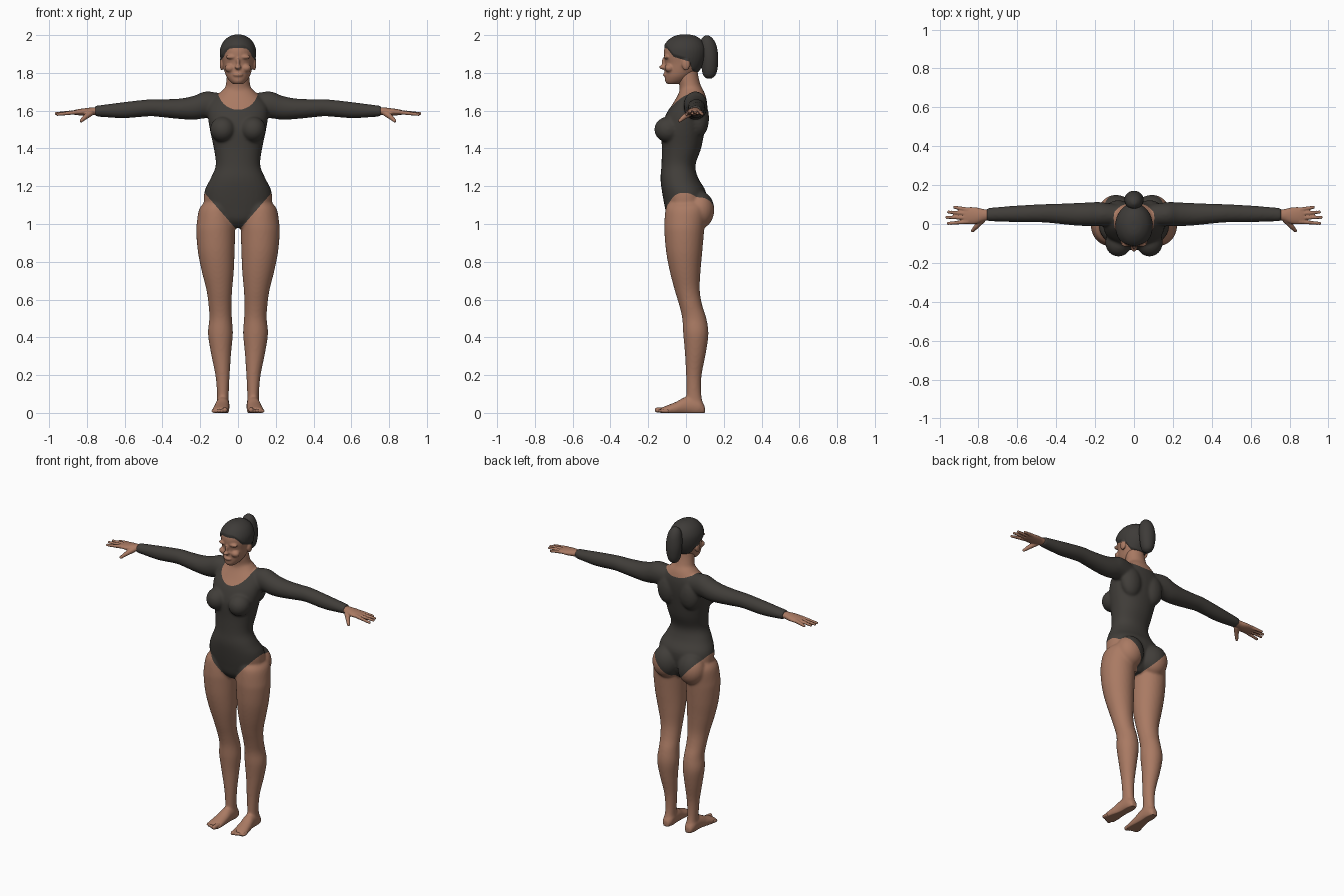
import bpy, bmesh, math
from mathutils import Matrix, Vector

cube = bpy.data.objects.get("Cube")
if cube:
    bpy.data.objects.remove(cube, do_unlink=True)


def material(name, colour):
    mat = bpy.data.materials.new(name)
    mat.use_nodes = True
    mat.diffuse_color = (*colour, 1)
    shader = next(n for n in mat.node_tree.nodes if n.type == 'BSDF_PRINCIPLED')
    shader.inputs["Base Color"].default_value = (*colour, 1)
    shader.inputs["Roughness"].default_value = 0.8
    return mat


skin = material("warm brown skin", (0.40, 0.195, 0.125))
suit = material("charcoal suit", (0.052, 0.047, 0.041))
hair = material("dark hair", (0.048, 0.044, 0.04))


def spline(a, b, c, d, t):
    return 0.5 * (2 * b + (c - a) * t + (2 * a - 5 * b + 4 * c - d) * t * t
                  + (3 * b - a - 3 * c + d) * t ** 3)


def loft(bm, axis, rows, power=1.0, segments=32, steps=4):
    """Skin over rows of (position, centre, half width, low, high)."""
    last = len(rows) - 1
    rings = []
    for i in range(last):
        near = [rows[min(max(i + k, 0), last)] for k in (-1, 0, 1, 2)]
        for k in range(steps):
            rings.append([spline(*vals, k / steps) for vals in zip(*near)])
    rings.append(rows[-1])
    loops = []
    for pos, centre, half, low, high in rings:
        loop = []
        for k in range(segments):
            ang = math.tau * k / segments
            c, s = (math.copysign(abs(w) ** power, w) for w in (math.cos(ang), math.sin(ang)))
            u, v = centre + half * c, (low + high) / 2 + (high - low) / 2 * s
            co = {'x': (pos, u, v), 'y': (u, pos, v), 'z': (u, v, pos)}[axis]
            loop.append(bm.verts.new(co))
        loops.append(loop)
    for lower, upper in zip(loops, loops[1:]):
        for k in range(segments):
            n = (k + 1) % segments
            bm.faces.new((lower[k], lower[n], upper[n], upper[k]))
    bm.faces.new(loops[0])
    bm.faces.new(loops[-1])


def blob(bm, centre, radii):
    bmesh.ops.create_uvsphere(bm, u_segments=24, v_segments=16, radius=1,
                              matrix=Matrix.Translation(centre) @ Matrix.Diagonal((*radii, 1)))


def digit(bm, start, end, r_start, r_end, count=9):
    for k in range(count):
        t = k / (count - 1)
        r = r_start + (r_end - r_start) * t
        blob(bm, Vector(start).lerp(Vector(end), t), (r, r, r))


def mirror(bm):
    copy = bmesh.ops.duplicate(bm, geom=bm.verts[:] + bm.edges[:] + bm.faces[:])["geom"]
    verts = [g for g in copy if isinstance(g, bmesh.types.BMVert)]
    bmesh.ops.scale(bm, vec=(-1, 1, 1), verts=verts)


def fuse(name, bm, voxel, passes, mats):
    """Blend overlapping parts into one smooth skin resting on the floor."""
    bmesh.ops.recalc_face_normals(bm, faces=bm.faces)
    mesh = bpy.data.meshes.new(name)
    bm.to_mesh(mesh)
    bm.free()
    ob = bpy.data.objects.new(name, mesh)
    bpy.context.collection.objects.link(ob)
    remesh = ob.modifiers.new("Fuse", 'REMESH')
    remesh.mode = 'VOXEL'
    remesh.voxel_size = voxel
    smooth = ob.modifiers.new("Soften", 'SMOOTH')
    smooth.factor, smooth.iterations = 0.5, passes
    bpy.context.view_layer.update()
    graph = bpy.context.evaluated_depsgraph_get()
    result = bpy.data.meshes.new_from_object(ob.evaluated_get(graph))
    ob.modifiers.clear()
    ob.data = result
    result.materials.clear()
    for mat in mats:
        result.materials.append(mat)
    for v in result.vertices:
        v.co.z = max(v.co.z, 0)
    result.polygons.foreach_set("material_index", [0] * len(result.polygons))
    result.shade_smooth()
    return ob


def paint(ob, rule, puff=0.0):
    """Cut a clean edge where the rule crosses zero; second colour where positive."""
    bm = bmesh.new()
    bm.from_mesh(ob.data)
    value = {v: rule(v.co) for v in bm.verts}
    cuts = []
    for e in bm.edges[:]:
        a, b = e.verts
        if value[a] * value[b] < 0:
            t = value[a] / (value[a] - value[b])
            cuts.append(bmesh.utils.edge_split(e, a, min(max(t, 0.04), 0.96))[1])
    bmesh.ops.connect_verts(bm, verts=cuts)
    for f in bm.faces:
        f.material_index = int(rule(f.calc_center_median()) > 0)
    bm.normal_update()
    if puff:
        for v, amount in value.items():
            v.co += v.normal * min(max(amount, 0) * 0.5, puff)
    bm.to_mesh(ob.data)
    bm.free()


# Body: legs, feet, arms and paired muscles on one side, then mirrored
body = bmesh.new()
loft(body, 'z', [
    (1.12, .1, .07, -.09, .1), (1.08, .115, .09, -.108, .11), (1, .117, .102, -.115, .1),
    (.95, .118, .103, -.114, .095), (.85, .115, .097, -.105, .086), (.75, .107, .085, -.086, .077),
    (.65, .099, .068, -.06, .073), (.57, .095, .061, -.036, .086), (.5, .092, .06, -.02, .108),
    (.42, .093, .066, -.015, .119), (.32, .09, .054, -.006, .106), (.2, .082, .038, 0, .083),
    (.1, .08, .031, .002, .081), (.03, .08, .032, 0, .095), (0, .08, .03, .01, .09)])
loft(body, 'y', [
    (.1, .08, .02, -.01, .035), (.07, .08, .034, -.012, .075), (0, .082, .037, -.012, .085),
    (-.05, .087, .042, -.012, .06), (-.1, .091, .046, -.012, .04), (-.135, .093, .042, -.01, .026)])
loft(body, 'x', [
    (.08, .045, .055, 1.56, 1.69), (.17, .05, .062, 1.56, 1.702), (.23, .05, .061, 1.552, 1.68),
    (.3, .05, .058, 1.555, 1.665), (.4, .053, .051, 1.565, 1.66), (.47, .055, .047, 1.57, 1.66),
    (.6, .052, .043, 1.56, 1.646), (.7, .05, .037, 1.565, 1.633), (.757, .048, .034, 1.57, 1.626)])
blob(body, (.08, -.095, 1.5), (.068, .073, .068))      # bust
blob(body, (.092, .072, 1.075), (.088, .078, .1))      # seat muscles
blob(body, (.08, .07, 1.56), (.07, .052, .1))          # shoulder blades
mirror(body)

# Torso and neck
loft(body, 'z', [
    (.98, 0, .04, -.06, .05), (1.02, 0, .12, -.095, .08), (1.08, 0, .175, -.11, .1),
    (1.17, 0, .178, -.127, .105), (1.24, 0, .146, -.135, .066), (1.31, 0, .118, -.13, .05),
    (1.4, 0, .128, -.128, .08), (1.5, 0, .149, -.13, .1), (1.58, 0, .16, -.106, .112),
    (1.64, 0, .15, -.068, .112), (1.69, 0, .1, -.04, .1), (1.72, 0, .07, -.03, .085)], power=.92)
loft(body, 'z', [
    (1.64, 0, .07, -.04, .1), (1.69, 0, .08, -.035, .1), (1.73, 0, .066, -.035, .08),
    (1.78, 0, .06, -.045, .066), (1.83, 0, .055, -.04, .06)])


def suit_rule(p):
    x = abs(p.x)
    leg_line = min(1.172, .975 + 1.15 * max(x - .012, 0))
    depth = .11 - .06 * min(max(p.y / .08, 0), 1)
    drop = min(p.z - 1.715, 0) / depth
    neckline = .1 * ((x / .108) ** 2 + drop ** 2 - 1)
    return min(p.z - leg_line, neckline)


body_ob = fuse("body", body, .007, 10, [skin, suit])
paint(body_ob, suit_rule)

# Toes
toes = bmesh.new()
for k in range(5):
    x, tip, r = .066 + .0155 * k, -.152 + .007 * k, (.016 if k == 0 else .011)
    digit(toes, (x, -.1, r), (x + .003, tip, r * .95), r, r * .85)
mirror(toes)
fuse("toes", toes, .004, 2, [skin])

# Hands: palm, four fingers and thumb
hands = bmesh.new()
loft(hands, 'x', [
    (.73, .048, .026, 1.578, 1.617), (.77, .046, .03, 1.576, 1.617), (.81, .043, .042, 1.574, 1.613),
    (.85, .043, .044, 1.576, 1.607), (.875, .043, .038, 1.58, 1.601)])
for k, tip in enumerate([(.955, .003, 1.58), (.962, .034, 1.585), (.953, .061, 1.586), (.922, .086, 1.583)]):
    digit(hands, (.855, .012 + .0205 * k, 1.592), tip, .012, .0085)
digit(hands, (.78, .022, 1.588), (.81, -.012, 1.565), .017, .013)
digit(hands, (.81, -.012, 1.565), (.83, -.034, 1.546), .013, .009)
mirror(hands)
fuse("hands", hands, .004, 2, [skin])

# Head: ears, brows and cheeks mirrored, then skull, nose and lips
head = bmesh.new()
blob(head, (.086, 0, 1.845), (.011, .022, .032))
blob(head, (.036, -.103, 1.884), (.03, .015, .011))
blob(head, (.042, -.088, 1.825), (.028, .025, .022))
mirror(head)
loft(head, 'z', [
    (1.74, 0, .025, -.098, -.045), (1.755, 0, .043, -.11, 0), (1.78, 0, .061, -.112, .03),
    (1.81, 0, .072, -.113, .06), (1.85, 0, .081, -.111, .085), (1.89, 0, .088, -.117, .097),
    (1.93, 0, .086, -.114, .097), (1.965, 0, .068, -.092, .08), (1.987, 0, .04, -.06, .05),
    (1.995, 0, .014, -.03, .02)])
blob(head, (0, -.12, 1.83), (.017, .023, .012))
blob(head, (0, -.112, 1.853), (.01, .018, .032))
blob(head, (0, -.11, 1.79), (.026, .012, .01))

HAIRLINE = [(-.2, 1.937), (-.1, 1.93), (-.065, 1.885), (-.015, 1.87),
            (.018, 1.86), (.035, 1.81), (.07, 1.79), (.2, 1.785)]


def hair_rule(p):
    for (y0, z0), (y1, z1) in zip(HAIRLINE, HAIRLINE[1:]):
        if p.y <= y1:
            return p.z - z0 - (z1 - z0) * (p.y - y0) / (y1 - y0)
    return 1.0


head_ob = fuse("head", head, .005, 4, [skin, hair])
paint(head_ob, hair_rule, puff=.008)

# Ponytail with its knot
tail = bmesh.new()
loft(tail, 'z', [
    (1.77, 0, .012, .11, .135), (1.785, 0, .03, .092, .155), (1.82, 0, .043, .083, .167),
    (1.88, 0, .05, .078, .171), (1.94, 0, .045, .073, .163), (1.978, 0, .033, .08, .145),
    (1.998, 0, .012, .1, .122)])
blob(tail, (0, .08, 1.92), (.03, .03, .03))
fuse("ponytail", tail, .005, 4, [hair])
